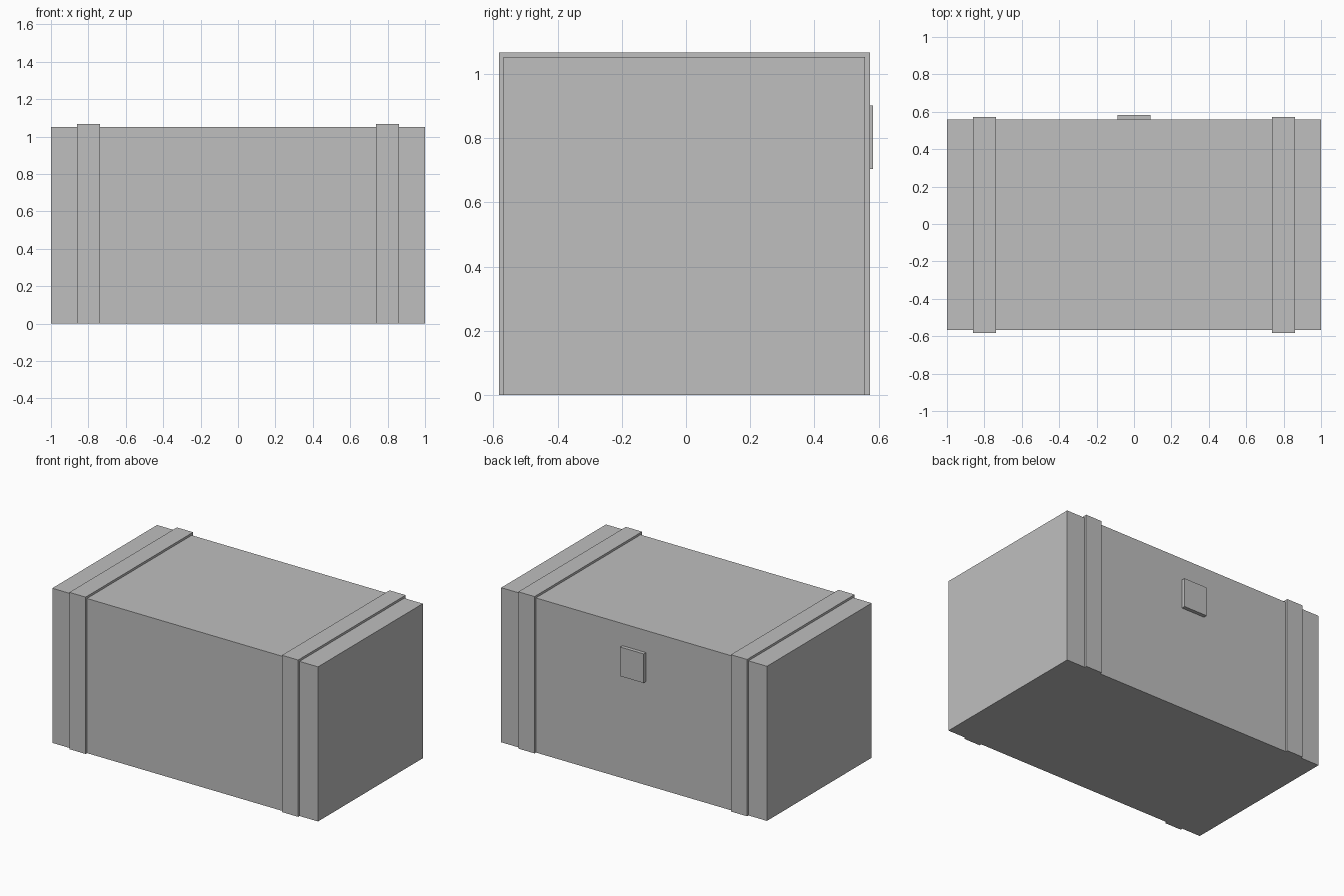
import bpy
import bmesh

default = bpy.data.objects.get("Cube")
if default:
    bpy.data.objects.remove(default, do_unlink=True)

grey = bpy.data.materials.new("plain grey")
grey.use_nodes = True
colour = (0.52, 0.52, 0.52, 1)
grey.diffuse_color = colour
grey.node_tree.nodes["Principled BSDF"].inputs["Base Color"].default_value = colour


def extrude_profile(name, profile, x0, x1):
    """Solid made from a (y, z) outline swept along x."""
    bm = bmesh.new()
    face = bm.faces.new([bm.verts.new((x0, y, z)) for y, z in profile])
    swept = bmesh.ops.extrude_face_region(bm, geom=[face])["geom"]
    moved = [v for v in swept if isinstance(v, bmesh.types.BMVert)]
    bmesh.ops.translate(bm, verts=moved, vec=(x1 - x0, 0, 0))
    bmesh.ops.recalc_face_normals(bm, faces=bm.faces)
    mesh = bpy.data.meshes.new(name)
    bm.to_mesh(mesh)
    bm.free()
    mesh.materials.append(grey)
    obj = bpy.data.objects.new(name, mesh)
    bpy.context.collection.objects.link(obj)
    return obj


def rectangle(y0, y1, z0, z1):
    return [(y0, z0), (y1, z0), (y1, z1), (y0, z1)]


# Box body
front, back, top = -0.568, 0.558, 1.052
extrude_profile("crate_body", rectangle(front, back, 0, top), -1, 1)

# Straps wrap over the front, top and back, slightly sunk into the body
t, sink = 0.015, 0.005
strap = [(front - t, 0), (front - t, top + t), (back + t, top + t), (back + t, 0),
         (back - sink, 0), (back - sink, top - sink),
         (front + sink, top - sink), (front + sink, 0)]
for name, x in (("left_strap", 0.8), ("right_strap", -0.8)):
    extrude_profile(name, strap, x - 0.061, x + 0.061)

# Latch plate on the back
extrude_profile("latch_plate", rectangle(back - sink, 0.583, 0.704, 0.902), -0.089, 0.087)
